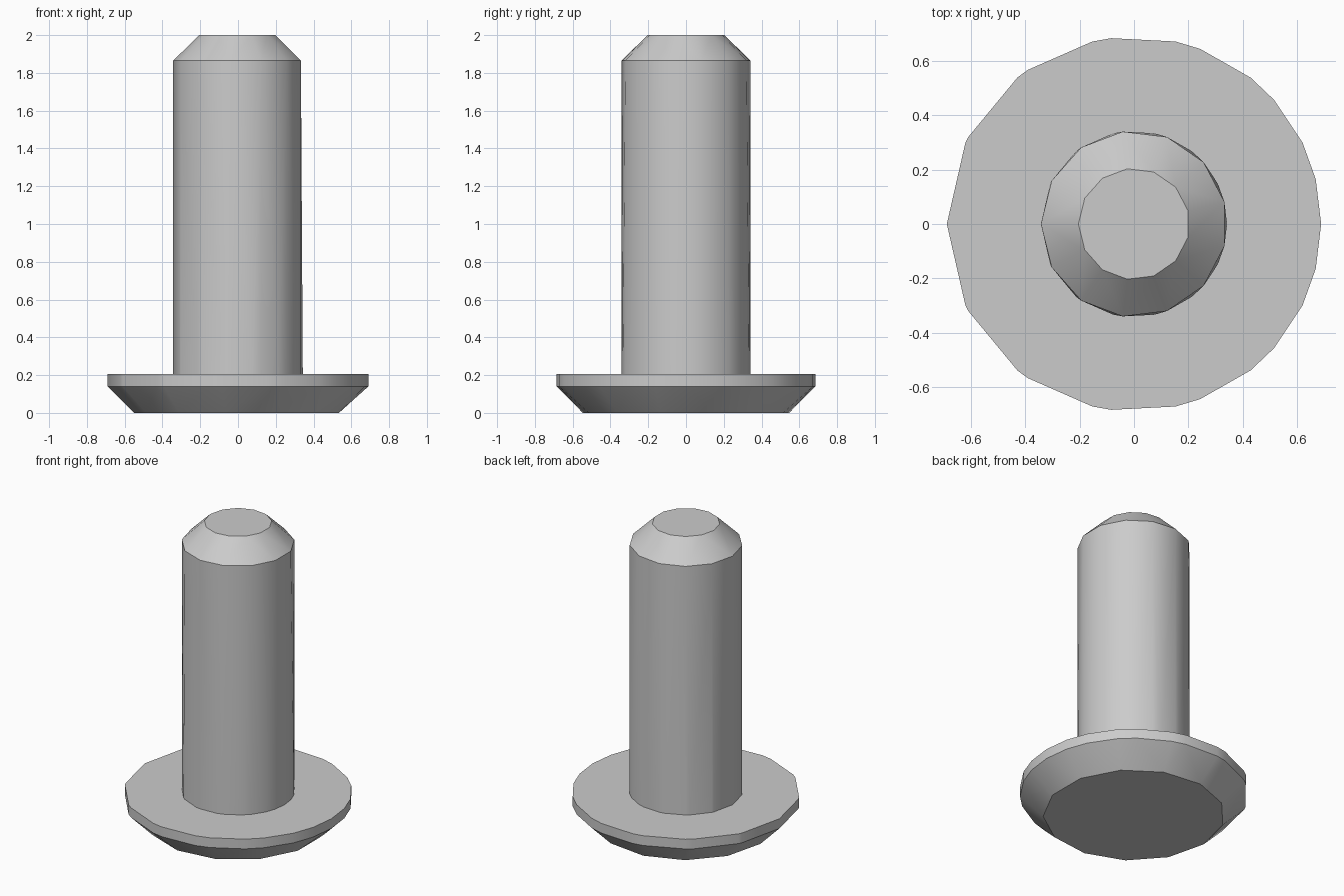
import bpy
import bmesh
import math

cube = bpy.data.objects.get("Cube")
if cube:
    bpy.data.objects.remove(cube, do_unlink=True)

grey = bpy.data.materials.new("light grey")
grey.use_nodes = True
colour = (0.6, 0.6, 0.6, 1)
grey.diffuse_color = colour
grey.node_tree.nodes["Principled BSDF"].inputs["Base Color"].default_value = colour


def ring(sides, radius, z):
    """Regular polygon with its first corner on the -x side."""
    step = 2 * math.pi / sides
    return [(-radius * math.cos(i * step), radius * math.sin(i * step), z)
            for i in range(sides)]


def mixed_ring(radius, z):
    """Uneven outline formed by two overlapping polygons."""
    return ring(13, radius, z) + ring(14, radius, z)


def solid(name, points, open_bottom=False):
    bm = bmesh.new()
    for p in points:
        bm.verts.new(p)
    bmesh.ops.remove_doubles(bm, verts=bm.verts[:], dist=0.0005)
    bmesh.ops.convex_hull(bm, input=bm.verts[:])
    bmesh.ops.recalc_face_normals(bm, faces=bm.faces[:])
    bmesh.ops.dissolve_limit(bm, angle_limit=math.radians(0.1),
                             verts=bm.verts[:], edges=bm.edges[:])
    if open_bottom:
        bm.normal_update()
        hidden = [f for f in bm.faces if f.normal.z < -0.9]
        bmesh.ops.delete(bm, geom=hidden, context="FACES")
    mesh = bpy.data.meshes.new(name)
    bm.to_mesh(mesh)
    bm.free()
    mesh.materials.append(grey)
    obj = bpy.data.objects.new(name, mesh)
    bpy.context.collection.objects.link(obj)
    bpy.ops.object.select_all(action="DESELECT")
    obj.select_set(True)
    bpy.context.view_layer.objects.active = obj
    bpy.ops.object.shade_smooth_by_angle(angle=math.radians(30))
    return obj


# Wide flange: thin rim above a tapered underside
solid("flange", ring(13, 0.55, 0) + mixed_ring(0.69, 0.14) + mixed_ring(0.69, 0.205))

# Upright shaft standing on the flange
solid("shaft", mixed_ring(0.343, 0.205) + ring(13, 0.343, 1.865), open_bottom=True)

# Chamfered tip closing the shaft
solid("tip", ring(13, 0.343, 1.865) + ring(13, 0.205, 2), open_bottom=True)

# Remove the shaft cap hidden beneath the tip
shaft = bpy.data.objects["shaft"]
bm = bmesh.new()
bm.from_mesh(shaft.data)
bm.normal_update()
caps = [f for f in bm.faces if f.normal.z > 0.9]
bmesh.ops.delete(bm, geom=caps, context="FACES")
bm.to_mesh(shaft.data)
bm.free()
